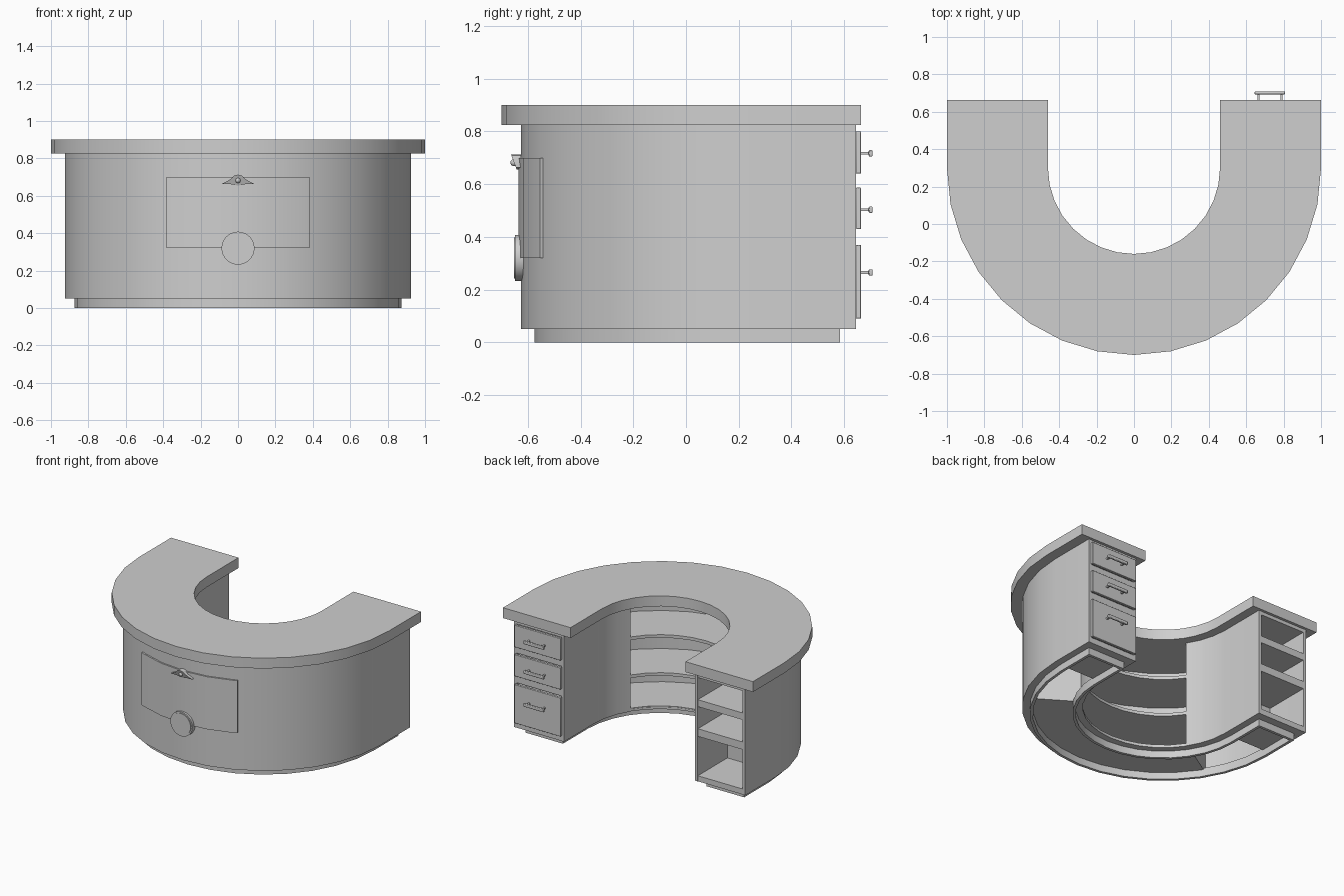
import bpy, bmesh, math
from mathutils import Matrix

if "Cube" in bpy.data.objects:
    bpy.data.objects.remove(bpy.data.objects["Cube"])

CY = 0.30            # centre of the curved plan
STEP = 180 / 16      # facets on the half circle
A = STEP * 3         # angle at which the open shelving starts

grey = bpy.data.materials.new("light_grey")
grey.diffuse_color = (0.62, 0.62, 0.62, 1)
grey.use_nodes = True
grey.node_tree.nodes["Principled BSDF"].inputs["Base Color"].default_value = grey.diffuse_color


def finish(name, bm, bevel=0):
    bmesh.ops.recalc_face_normals(bm, faces=bm.faces)
    me = bpy.data.meshes.new(name)
    bm.to_mesh(me)
    bm.free()
    ob = bpy.data.objects.new(name, me)
    bpy.context.collection.objects.link(ob)
    me.materials.append(grey)
    if bevel:
        m = ob.modifiers.new("bevel", 'BEVEL')
        m.width = bevel
        m.segments = 2
    for o in bpy.context.selected_objects:
        o.select_set(False)
    ob.select_set(True)
    bpy.context.view_layer.objects.active = ob
    bpy.ops.object.shade_smooth_by_angle(angle=math.radians(30))
    return ob


def box(name, x0, x1, y0, y1, z0, z1, bevel=0):
    bm = bmesh.new()
    bmesh.ops.create_cube(bm, size=1)
    for v in bm.verts:
        v.co.x = (x0 + x1) / 2 + v.co.x * (x1 - x0)
        v.co.y = (y0 + y1) / 2 + v.co.y * (y1 - y0)
        v.co.z = (z0 + z1) / 2 + v.co.z * (z1 - z0)
    return finish(name, bm, bevel)


def angles(a0, a1):
    mid = [i * STEP for i in range(16, 33) if a0 + 0.01 < i * STEP < a1 - 0.01]
    return [a0] + mid + [a1]


def band(name, ri, ro, z0, z1, a0=180, a1=360, start=None, end=None):
    """Curved solid between two radii, with optional straight ends to y."""
    def path(r):
        p = [(r * math.cos(math.radians(a)), CY + r * math.sin(math.radians(a)))
             for a in angles(a0, a1)]
        if start is not None:
            p.insert(0, (-r, start))
        if end is not None:
            p.append((r, end))
        return p
    bm = bmesh.new()
    secs = []
    for (xi, yi), (xo, yo) in zip(path(ri), path(ro)):
        secs.append([bm.verts.new(c) for c in
                     ((xi, yi, z0), (xo, yo, z0), (xo, yo, z1), (xi, yi, z1))])
    for s, t in zip(secs, secs[1:]):
        for k in range(4):
            n = (k + 1) % 4
            bm.faces.new((s[k], s[n], t[n], t[k]))
    bm.faces.new(secs[0])
    bm.faces.new(secs[-1])
    return finish(name, bm)


def disc(name, r, y0, y1, z, seg=32):
    bm = bmesh.new()
    bmesh.ops.create_cone(bm, cap_ends=True, segments=seg, radius1=r, radius2=r, depth=y1 - y0,
                          matrix=Matrix.Translation((0, (y0 + y1) / 2, z)) @ Matrix.Rotation(math.pi / 2, 4, 'X'))
    return finish(name, bm)


# Countertop and outer shell
band("countertop", 0.46, 1.0, 0.825, 0.90, start=0.663, end=0.663)
band("outer_wall", 0.905, 0.925, 0.05, 0.825, start=0.645, end=0.645)

# Hollow plinth and the rims under the body
band("plinth_outer", 0.855, 0.875, 0, 0.06, start=0.585, end=0.585)
band("plinth_inner", 0.575, 0.595, 0, 0.06, start=0.585, end=0.585)
band("rim_outer", 0.865, 0.922, 0.05, 0.065, start=0.643, end=0.643)
band("rim_inner", 0.528, 0.585, 0.05, 0.065, start=0.643, end=0.643)

# Inner walls and dividers at both ends of the shelving
band("inner_wall_left", 0.525, 0.545, 0.05, 0.825, 180, 180 + A, start=0.645)
band("inner_wall_right", 0.525, 0.545, 0.05, 0.825, 360 - A, 360, end=0.645)
band("divider_left", 0.53, 0.91, 0.05, 0.825, 180 + A - 1.5, 180 + A)
band("divider_right", 0.53, 0.91, 0.05, 0.825, 360 - A, 360 - A + 1.5)

# Curved shelves
for i, z in enumerate((0.05, 0.29, 0.565)):
    band(f"shelf_{i}", 0.53, 0.91, z, z + 0.022, 180 + A, 360 - A)

# Pedestals: rails between the bays, back panel, plinth end
for s, side in ((-1, "left"), (1, "right")):
    xa, xb = sorted((s * 0.535, s * 0.915))
    for i, (z0, z1) in enumerate(((0.05, 0.09), (0.375, 0.43), (0.59, 0.64), (0.80, 0.825))):
        box(f"rail_{side}_{i}", xa, xb, 0.30, 0.643, z0, z1)
    box(f"pedestal_back_{side}", xa, xb, 0.29, 0.305, 0.05, 0.825)
    xa, xb = sorted((s * 0.575, s * 0.875))
    box(f"plinth_end_{side}", xa, xb, 0.565, 0.585, 0, 0.06)

# Drawers with bar handles on one pedestal
for i, (z0, z1, zh) in enumerate(((0.09, 0.37, 0.265), (0.43, 0.587, 0.503), (0.64, 0.80, 0.717))):
    box(f"drawer_front_{i}", 0.54, 0.91, 0.645, 0.664, z0, z1, 0.003)
    box(f"drawer_box_{i}", 0.55, 0.90, 0.32, 0.65, z0 + 0.005, z1 - 0.005)
    box(f"handle_bar_{i}", 0.645, 0.808, 0.693, 0.708, zh - 0.012, zh + 0.012, 0.004)
    for x in (0.665, 0.788):
        box(f"handle_post_{i}", x - 0.006, x + 0.006, 0.66, 0.70, zh - 0.005, zh + 0.005)

# Front panel, following the curve
W = math.degrees(math.asin(0.383 / 0.936))
band("front_panel", 0.915, 0.936, 0.32, 0.70, 270 - W, 270 + W)

# Plain round medallion below the panel
disc("medallion_rim", 0.088, -0.648, -0.615, 0.32)
disc("medallion_face", 0.078, -0.653, -0.62, 0.32)

# Small winged ornament above, tilting forward at the top
half = [(0, 0.655), (0.04, 0.662), (0.085, 0.664), (0.04, 0.688), (0.02, 0.708), (0, 0.713)]
prof = half + [(-x, z) for x, z in half[-2:0:-1]]
bm = bmesh.new()
rear = [bm.verts.new((x, -0.625, z)) for x, z in prof]
front = [bm.verts.new((x, -0.642 - (z - 0.655) * 0.38, z)) for x, z in prof]
bm.faces.new(rear)
bm.faces.new(front)
for k in range(len(prof)):
    n = (k + 1) % len(prof)
    bm.faces.new((rear[k], rear[n], front[n], front[k]))
finish("ornament_wings", bm)
bm = bmesh.new()
bmesh.ops.create_uvsphere(bm, u_segments=12, v_segments=8, radius=0.014,
                          matrix=Matrix.Translation((0, -0.652, 0.682)))
finish("ornament_knob", bm)
